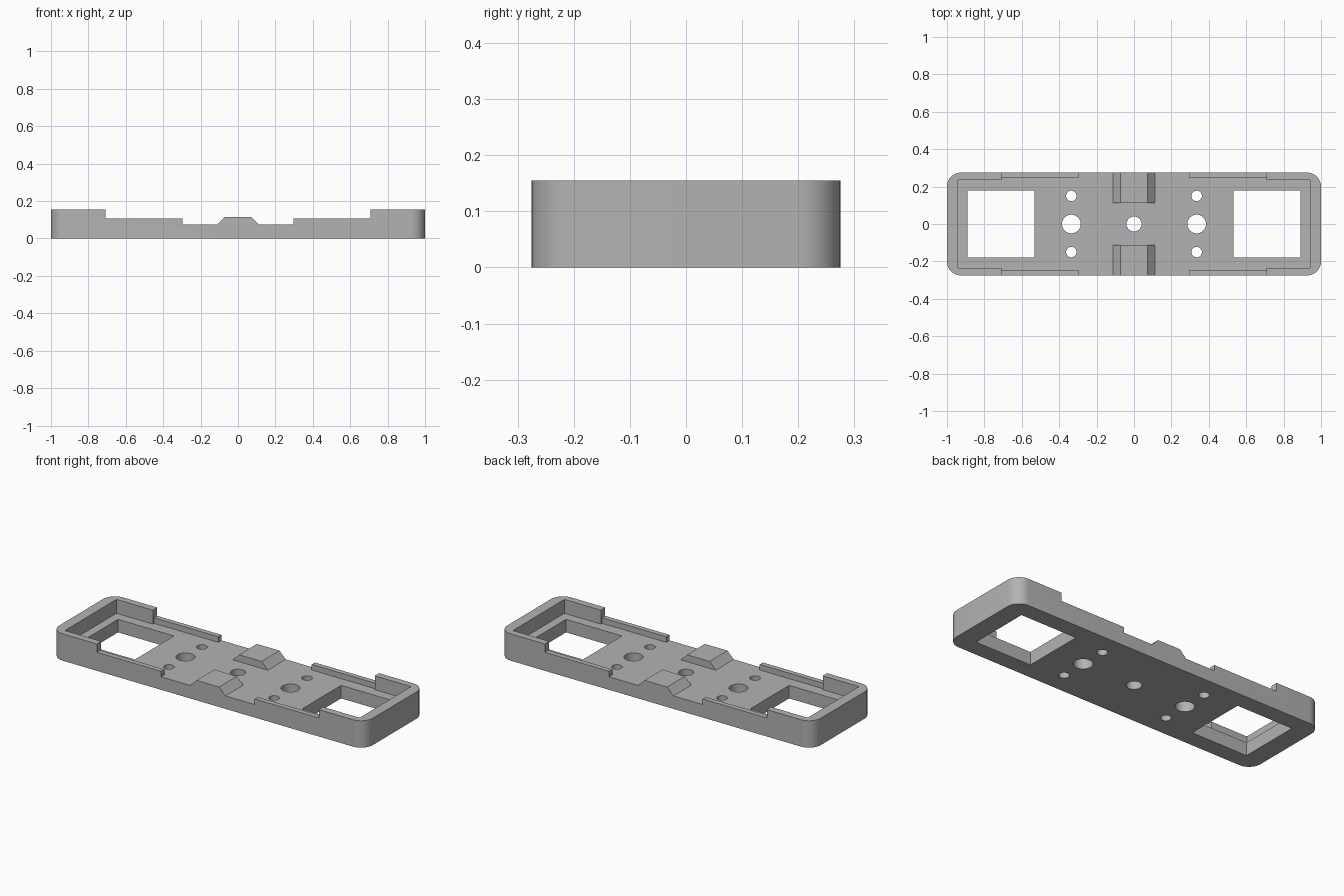
import bpy, bmesh, math

old = bpy.data.objects.get("Cube")
if old:
    bpy.data.objects.remove(old, do_unlink=True)

LENGTH, WIDTH, HEIGHT = 1.0, 0.275, 0.155   # half length, half width, full height
FLOOR, LOW_RIM, TOP = 0.075, 0.107, 0.3
CORNER = 0.075

grey = bpy.data.materials.new("plain grey")
grey.use_nodes = True
grey.diffuse_color = (0.45, 0.45, 0.45, 1)
grey.node_tree.nodes["Principled BSDF"].inputs["Base Color"].default_value = (0.45, 0.45, 0.45, 1)


def prism(name, start, offset):
    """Extrude a closed outline of 3D points along an offset."""
    bm = bmesh.new()
    face = bm.faces.new([bm.verts.new(p) for p in start])
    out = bmesh.ops.extrude_face_region(bm, geom=[face])
    moved = [v for v in out["geom"] if isinstance(v, bmesh.types.BMVert)]
    bmesh.ops.translate(bm, verts=moved, vec=offset)
    bmesh.ops.recalc_face_normals(bm, faces=bm.faces)
    mesh = bpy.data.meshes.new(name)
    bm.to_mesh(mesh)
    bm.free()
    mesh.materials.append(grey)
    obj = bpy.data.objects.new(name, mesh)
    bpy.context.collection.objects.link(obj)
    return obj


def plan(name, outline, z0, z1):
    return prism(name, [(x, y, z0) for x, y in outline], (0, 0, z1 - z0))


def rect(x0, x1, y):
    return [(x0, -y), (x1, -y), (x1, y), (x0, y)]


def circle(cx, cy, r, n=48):
    return [(cx + r * math.cos(math.tau * i / n), cy + r * math.sin(math.tau * i / n)) for i in range(n)]


def mirrored(quarter):
    """Complete a quarter outline to all four quadrants."""
    half = quarter + [(-x, y) for x, y in reversed(quarter)]
    return half + [(-x, -y) for x, y in half]


def cut(target, cutter):
    mod = target.modifiers.new("cut", "BOOLEAN")
    mod.operation, mod.solver, mod.object = "DIFFERENCE", "EXACT", cutter
    bpy.context.view_layer.objects.active = target
    bpy.ops.object.modifier_apply(modifier=mod.name)
    bpy.data.objects.remove(cutter, do_unlink=True)


# Rounded tray body
arc = [math.radians(90 * i / 12) for i in range(13)]
corner = [(LENGTH - CORNER + CORNER * math.cos(a), WIDTH - CORNER + CORNER * math.sin(a)) for a in arc]
tray = plan("tray_body", mirrored(corner), 0, HEIGHT)

# Lowered rim along the middle, then the stepped recess open at the centre
cut(tray, plan("rim_cutter", rect(-0.708, 0.708, 0.4), LOW_RIM, TOP))
recess = [(0.94, 0.235), (0.708, 0.235), (0.708, 0.246), (0.298, 0.246), (0.298, 0.4)]
cut(tray, plan("recess_cutter", mirrored(recess), FLOOR, TOP))

# Windows and screw holes through the floor
for s in (-1, 1):
    cut(tray, plan("window_cutter", rect(*sorted((s * 0.533, s * 0.89)), 0.178), -0.1, TOP))
    for y, r in ((0, 0.05), (0.15, 0.028), (-0.15, 0.028)):
        cut(tray, plan("hole_cutter", circle(s * 0.335, y, r), -0.1, TOP))
cut(tray, plan("centre_hole_cutter", circle(0, 0, 0.04), -0.1, TOP))

# Sloped blocks on the floor at the middle of each long side
for s, name in ((-1, "front_block"), (1, "back_block")):
    side = [(-0.112, FLOOR), (0.112, FLOOR), (0.072, 0.115), (-0.072, 0.115)]
    prism(name, [(x, s * 0.112, z) for x, z in side], (0, s * (WIDTH - 0.112), 0))

bpy.ops.object.select_all(action="DESELECT")
tray.select_set(True)
bpy.context.view_layer.objects.active = tray
bpy.ops.object.shade_smooth_by_angle(angle=math.radians(30))
